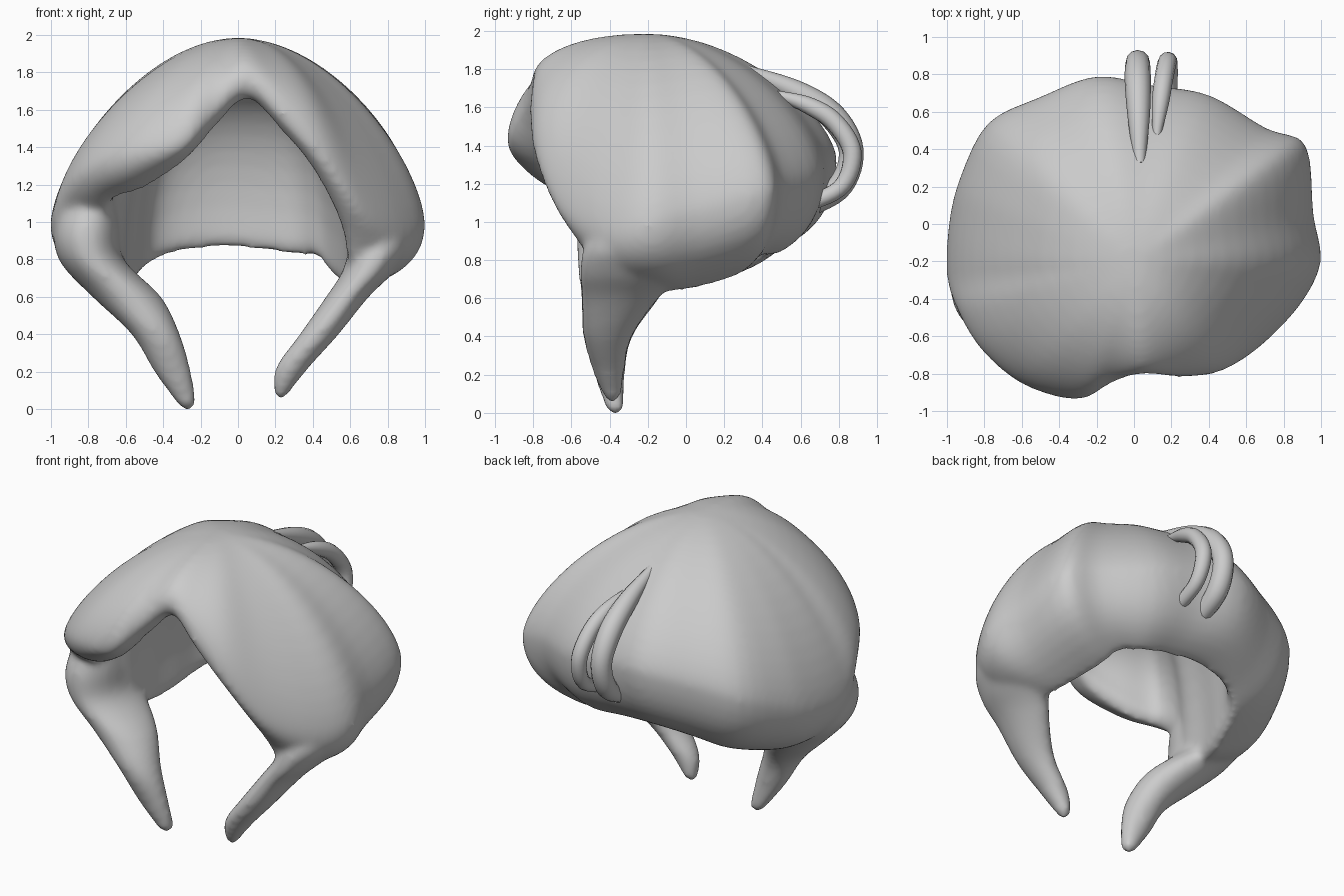
import bpy, bmesh, math
from mathutils import Vector

if "Cube" in bpy.data.objects:
    bpy.data.objects.remove(bpy.data.objects["Cube"])

N = 88  # columns around the head

# Around the head from the front: widest point (x, y, z), hem point (x, y, z)
COLS = [
    (0.05, -0.80, 1.76, 0.05, -0.72, 1.66), (0.24, -0.82, 1.58, 0.22, -0.72, 1.50),
    (0.46, -0.79, 1.35, 0.42, -0.69, 1.25), (0.67, -0.66, 1.08, 0.57, -0.57, 0.95),
    (0.89, -0.43, 0.95, 0.62, -0.42, 0.71), (1.00, -0.20, 0.98, 0.62, -0.15, 0.64),
    (0.96, 0.05, 1.05, 0.58, 0.05, 0.65), (0.92, 0.42, 1.15, 0.50, 0.27, 0.72),
    (0.71, 0.51, 1.20, 0.42, 0.37, 0.81), (0.40, 0.69, 1.25, 0.30, 0.45, 0.82),
    (0.10, 0.74, 1.30, 0.10, 0.48, 0.85), (-0.20, 0.79, 1.33, -0.15, 0.48, 0.86),
    (-0.50, 0.68, 1.28, -0.37, 0.43, 0.82), (-0.78, 0.54, 1.20, -0.50, 0.33, 0.75),
    (-0.93, 0.25, 1.08, -0.57, 0.12, 0.67), (-0.99, 0.00, 1.00, -0.62, -0.05, 0.64),
    (-1.00, -0.28, 1.00, -0.65, -0.25, 0.70), (-0.94, -0.47, 1.17, -0.70, -0.42, 0.96),
    (-0.81, -0.68, 1.28, -0.68, -0.58, 1.11), (-0.59, -0.86, 1.36, -0.50, -0.68, 1.18),
    (-0.30, -0.94, 1.43, -0.28, -0.77, 1.33), (-0.12, -0.85, 1.60, -0.11, -0.74, 1.52),
]


def spline(pts, t, closed):
    """Catmull-Rom through tuples, t measured in points."""
    n, i = len(pts), int(t)
    f = t - i
    pick = (lambda k: pts[k % n]) if closed else (lambda k: pts[max(0, min(n - 1, k))])
    return [0.5 * (2 * b + (c - a) * f + (2 * a - 5 * b + 4 * c - d) * f ** 2
                   + (3 * b - a - 3 * c + d) * f ** 3)
            for a, b, c, d in zip(pick(i - 1), pick(i), pick(i + 1), pick(i + 2))]


def dome(pole, rim, s, p):
    """Point on a superelliptic arc from pole (s=0) to rim (s=1)."""
    a = s * math.pi / 2
    k, h = math.sin(a) ** (2 / p), max(0, math.cos(a)) ** (2 / p)
    return Vector((pole.x + (rim.x - pole.x) * k, pole.y + (rim.y - pole.y) * k,
                   rim.z + (pole.z - rim.z) * h))


def skin(bm, rings, start, end):
    """Bridge rings into a closed body with a pole at each end."""
    vr = [[bm.verts.new(p) for p in r] for r in rings]
    n = len(vr[0])
    a, b = bm.verts.new(start), bm.verts.new(end)
    for i in range(n):
        j = (i + 1) % n
        bm.faces.new((a, vr[0][i], vr[0][j]))
        bm.faces.new((b, vr[-1][j], vr[-1][i]))
        for r, q in zip(vr, vr[1:]):
            bm.faces.new((r[i], q[i], q[j], r[j]))


def finish(bm, name):
    bmesh.ops.recalc_face_normals(bm, faces=bm.faces)
    me = bpy.data.meshes.new(name)
    bm.to_mesh(me)
    bm.free()
    ob = bpy.data.objects.new(name, me)
    bpy.context.collection.objects.link(ob)
    return ob


# Cap: outer dome, tucked-under hem, rounded lip, inner cavity
bm = bmesh.new()
crown, ceiling = Vector((0, -0.2, 1.985)), Vector((0, -0.1, 1.73))
columns = []
for i in range(N):
    c = spline(COLS, i * len(COLS) / N, True)
    wide, hem = Vector(c[:3]), Vector(c[3:])
    turn = Vector((wide.x, wide.y, hem.z + 0.25 * (wide.z - hem.z)))
    lip = Vector((hem.x * 0.95, hem.y * 0.95, hem.z + 0.06 * min(1, 3 * (1.73 - hem.z))))
    d = (wide - crown).xy.normalized()
    # fuller at the front, flatter over the swept fringe
    full = 1.58 + 0.45 * max(0, -d.y) ** 2 - 0.25 * max(0, -d.x) * max(0, -d.y) * 2
    col = [dome(crown, wide, s / 16, full + 0.25 * (1 - s / 16) ** 2) for s in range(1, 17)]
    for s in range(1, 9):
        t = s / 8
        col.append(wide * (1 - t) ** 2 + turn * 2 * t * (1 - t) + hem * t ** 2)
    col += [dome(ceiling, lip, s / 12, 2.5) for s in range(12, 0, -1)]
    columns.append(col)
skin(bm, [list(r) for r in zip(*columns)], crown, ceiling)

# Side locks: horizontal sections (z, x inner, x outer, y front, y back)
LOCKS = [
    [(1.12, 0.66, 0.78, -0.36, -0.15), (0.90, 0.60, 0.92, -0.52, -0.02),
     (0.74, 0.56, 0.84, -0.56, 0.00), (0.60, 0.47, 0.70, -0.55, -0.14),
     (0.40, 0.33, 0.54, -0.54, -0.28), (0.22, 0.20, 0.38, -0.49, -0.32),
     (0.08, 0.19, 0.27, -0.43, -0.34)],
    [(1.25, -0.68, -0.82, -0.44, -0.20), (1.00, -0.64, -0.97, -0.56, -0.08),
     (0.80, -0.61, -0.96, -0.57, -0.02), (0.60, -0.41, -0.78, -0.55, -0.14),
     (0.40, -0.31, -0.57, -0.54, -0.28), (0.20, -0.25, -0.45, -0.48, -0.32),
     (0.02, -0.22, -0.32, -0.42, -0.32)],
]
for secs in LOCKS:
    rings = []
    for k in range(25):
        z, x0, x1, y0, y1 = spline(secs, k / 24 * (len(secs) - 1) * 0.9999, False)
        rings.append([Vector(((x0 + x1) / 2 + abs(x1 - x0) / 2 * math.cos(a),
                              (y0 + y1) / 2 + (y1 - y0) / 2 * math.sin(a), z))
                      for a in (math.tau * m / 24 for m in range(24))])
    ends = [sum(r, Vector()) / 24 for r in (rings[0], rings[-1])]
    skin(bm, rings, ends[0], ends[1] - Vector((0, 0, 0.04)))

# Fuse cap and locks into one smooth body
hair = finish(bm, "hair_cap")
rm = hair.modifiers.new("fuse", 'REMESH')
rm.mode = 'VOXEL'
rm.voxel_size = 0.02
rm.use_smooth_shade = True
sm = hair.modifiers.new("soften", 'SMOOTH')
sm.factor = 0.5
sm.iterations = 14


# Looping strands at the back: (x, y, z, radius)
def strand(name, pts):
    cu = bpy.data.curves.new(name, 'CURVE')
    cu.dimensions = '3D'
    cu.bevel_depth = 1.0
    cu.bevel_resolution = 4
    cu.use_fill_caps = True
    sp = cu.splines.new('POLY')
    path = [spline(pts, k / 32 * (len(pts) - 1) * 0.9999, False) for k in range(33)]
    sp.points.add(len(path) - 1)
    for p, (x, y, z, r) in zip(sp.points, path):
        p.co = (x, y, z, 1)
        p.radius = r
    sp.use_smooth = True
    bpy.context.collection.objects.link(bpy.data.objects.new(name, cu))


strand("back_strand_large", [
    (0.03, 0.32, 1.79, 0.03), (0.025, 0.58, 1.68, 0.06), (0.02, 0.77, 1.55, 0.07),
    (0.02, 0.865, 1.37, 0.065), (0.02, 0.80, 1.18, 0.065), (0.02, 0.60, 1.06, 0.05)])
strand("back_strand_small", [
    (0.12, 0.46, 1.67, 0.02), (0.14, 0.64, 1.61, 0.045), (0.16, 0.78, 1.52, 0.05),
    (0.18, 0.87, 1.36, 0.05), (0.19, 0.81, 1.18, 0.045), (0.19, 0.60, 1.08, 0.04)])
